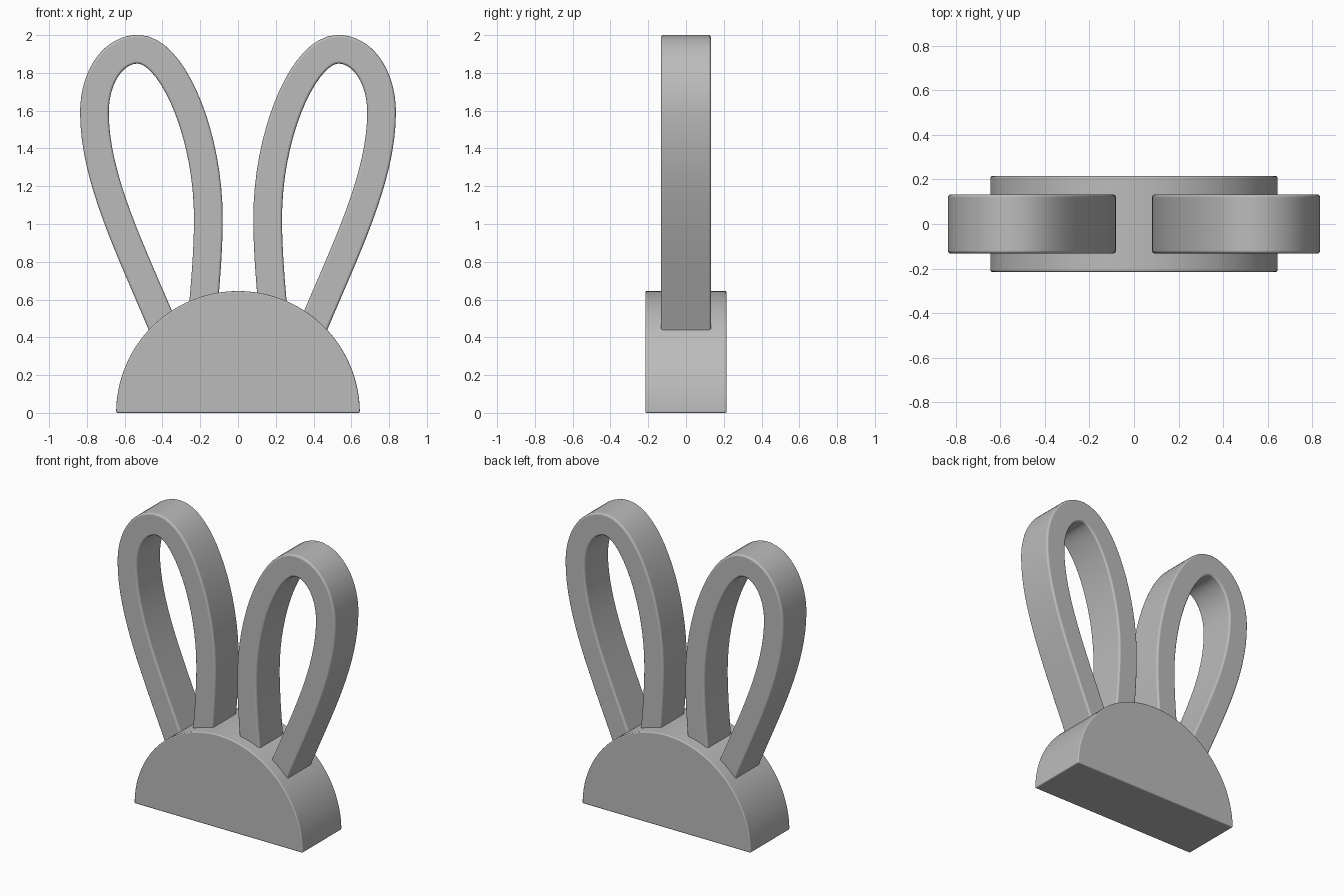
import bpy, bmesh, math
from mathutils import Vector
from mathutils.geometry import interpolate_bezier

cube = bpy.data.objects.get("Cube")
if cube:
    bpy.data.objects.remove(cube, do_unlink=True)

GREY = (0.5, 0.5, 0.5, 1)
grey = bpy.data.materials.new("plain grey")
grey.use_nodes = True
grey.diffuse_color = GREY
grey.node_tree.nodes["Principled BSDF"].inputs["Base Color"].default_value = GREY


def slab(name, faces, half_depth, bevel):
    """Extrude flat faces, given as lists of (x, z), into a soft-edged slab."""
    bm = bmesh.new()
    for face in faces:
        bm.faces.new([bm.verts.new((x, -half_depth, z)) for x, z in face])
    bmesh.ops.remove_doubles(bm, verts=bm.verts[:], dist=1e-5)
    back = bmesh.ops.extrude_face_region(bm, geom=bm.faces[:], use_keep_orig=True)["geom"]
    moved = [v for v in back if isinstance(v, bmesh.types.BMVert)]
    bmesh.ops.translate(bm, verts=moved, vec=(0, 2 * half_depth, 0))
    bmesh.ops.recalc_face_normals(bm, faces=bm.faces[:])
    for f in bm.faces:
        f.smooth = True
    mesh = bpy.data.meshes.new(name)
    bm.to_mesh(mesh)
    bm.free()
    mesh.materials.append(grey)
    ob = bpy.data.objects.new(name, mesh)
    bpy.context.collection.objects.link(ob)
    mod = ob.modifiers.new("soft edges", "BEVEL")
    mod.width = bevel
    mod.segments = 3
    mod.limit_method = "ANGLE"
    mod.angle_limit = math.radians(40)
    mod.harden_normals = True
    return ob


# Half-round base
RADIUS, STEPS = 0.645, 72
arc = [(RADIUS * math.cos(math.pi * i / STEPS), RADIUS * math.sin(math.pi * i / STEPS))
       for i in range(STEPS + 1)]
slab("base", [arc], 0.215, 0.008)

# Centre line of one ear loop: Bezier knots as (before, point, after)
knots = [
    (None, (0.19, 0.5), (0.17, 0.7)),
    ((0.157, 0.88), (0.157, 1.03), (0.157, 1.48)),
    ((0.35, 1.925), (0.53, 1.925), (0.66, 1.925)),
    ((0.76, 1.78), (0.76, 1.59), (0.76, 1.22)),
    ((0.54, 0.81), (0.37, 0.39), None),
]
path = []
for a, b in zip(knots, knots[1:]):
    piece = interpolate_bezier(*[Vector(p) for p in (a[1], a[2], b[0], b[1])], 18)
    path += [Vector((p.x, p.y)) for p in piece][1 if path else 0:]

# Flat band of constant width along the centre line
HALF_WIDTH = 0.076
outer, inner = [], []
for i, p in enumerate(path):
    along = (path[min(i + 1, len(path) - 1)] - path[max(i - 1, 0)]).normalized()
    side = Vector((-along.y, along.x)) * HALF_WIDTH
    outer.append(p + side)
    inner.append(p - side)

# Ears, mirrored, with their feet sunk into the base
for name, s in (("left_ear", 1), ("right_ear", -1)):
    quads = [[(s * v.x, v.y) for v in (outer[i], outer[i + 1], inner[i + 1], inner[i])]
             for i in range(len(path) - 1)]
    slab(name, quads, 0.133, 0.014)
